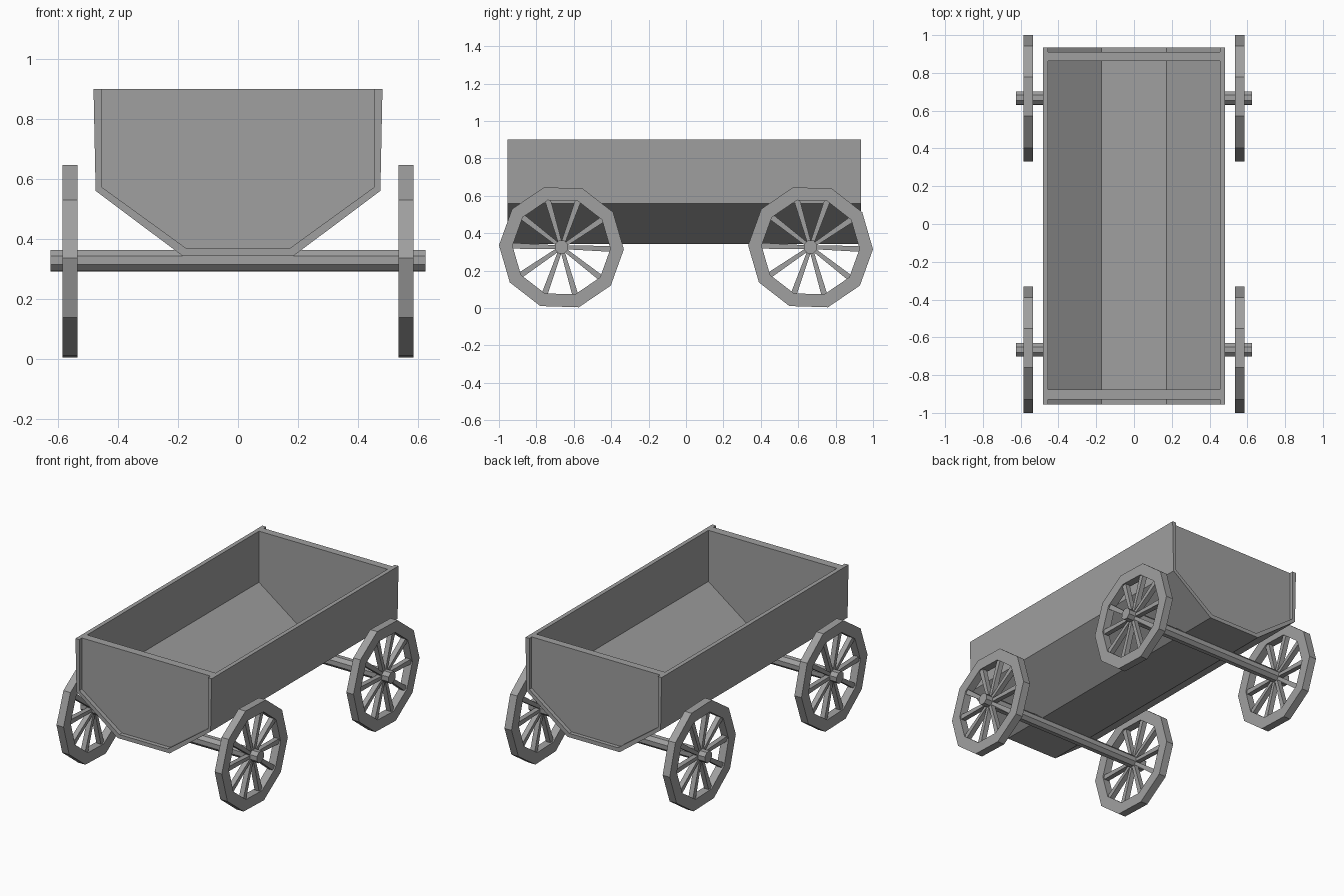
import bpy, bmesh, math

if "Cube" in bpy.data.objects:
    bpy.data.objects.remove(bpy.data.objects["Cube"])

wood = bpy.data.materials.new("grey_wood")
wood.diffuse_color = (0.35, 0.35, 0.35, 1)
wood.use_nodes = True
wood.node_tree.nodes["Principled BSDF"].inputs["Base Color"].default_value = wood.diffuse_color


def finish(bm, name):
    bmesh.ops.recalc_face_normals(bm, faces=bm.faces)
    me = bpy.data.meshes.new(name)
    bm.to_mesh(me)
    bm.free()
    me.materials.append(wood)
    ob = bpy.data.objects.new(name, me)
    bpy.context.collection.objects.link(ob)
    return ob


def prism(bm, points, a, b, place):
    """Extrude a 2D outline from a to b; place maps (u, v, depth) to a position."""
    lo = [bm.verts.new(place(u, v, a)) for u, v in points]
    hi = [bm.verts.new(place(u, v, b)) for u, v in points]
    n = len(points)
    bm.faces.new(lo[::-1])
    bm.faces.new(hi)
    for i in range(n):
        j = (i + 1) % n
        bm.faces.new((lo[i], lo[j], hi[j], hi[i]))


def along_y(u, v, d):
    return (u, d, v)


def along_x(u, v, d):
    return (d, u, v)


def mirrored(half):
    return half + [(-x, z) for x, z in reversed(half)]


# Wagon box: folded shell of two walls, two slopes and a floor
outer = mirrored([(0.482, 0.9), (0.475, 0.56), (0.185, 0.343)])
inner = mirrored([(0.455, 0.9), (0.455, 0.573), (0.172, 0.368)])
bm = bmesh.new()
prism(bm, outer + inner[::-1], -0.955, 0.935, along_y)
finish(bm, "wagon_box")

# End boards set slightly inside the shell
for name, y0, y1 in (("front_board", -0.928, -0.876), ("back_board", 0.862, 0.91)):
    bm = bmesh.new()
    prism(bm, inner, y0, y1, along_y)
    finish(bm, name)

# Wheels and axles
SIDES, TURN = 10, math.radians(-1.8)
R_OUT, R_IN, WHEEL_Z = 0.334, 0.262, 0.325
X_IN, X_OUT = 0.535, 0.585


def wheel(name, side, cy):
    bm = bmesh.new()
    # rim
    rings = []
    for i in range(SIDES):
        a = TURN + i * math.tau / SIDES
        rings.append([bm.verts.new((side * x, cy + r * math.cos(a), WHEEL_Z + r * math.sin(a)))
                      for r, x in ((R_OUT, X_IN), (R_OUT, X_OUT), (R_IN, X_OUT), (R_IN, X_IN))])
    for i in range(SIDES):
        p, q = rings[i], rings[(i + 1) % SIDES]
        for k in range(4):
            m = (k + 1) % 4
            bm.faces.new((p[k], p[m], q[m], q[k]))
    # tapered spokes pointing at the rim corners
    for i in range(SIDES):
        a = TURN + i * math.tau / SIDES
        c, s = math.cos(a), math.sin(a)
        outline = [(0.02, -0.01), (0.272, -0.016), (0.272, 0.016), (0.02, 0.01)]
        pts = [(cy + r * c - w * s, WHEEL_Z + r * s + w * c) for r, w in outline]
        prism(bm, pts, side * 0.544, side * 0.576, along_x)
    finish(bm, name)


for end, cy in (("front", -0.666), ("back", 0.666)):
    for label, side in (("left", -1), ("right", 1)):
        wheel(f"{end}_{label}_wheel", side, cy)
    # eight-sided axle running through both wheels
    bm = bmesh.new()
    pts = [(cy + 0.038 * math.cos(a), 0.327 + 0.038 * math.sin(a))
           for a in (math.radians(20.5 + 45 * i) for i in range(8))]
    prism(bm, pts, -0.625, 0.625, along_x)
    finish(bm, f"{end}_axle")
